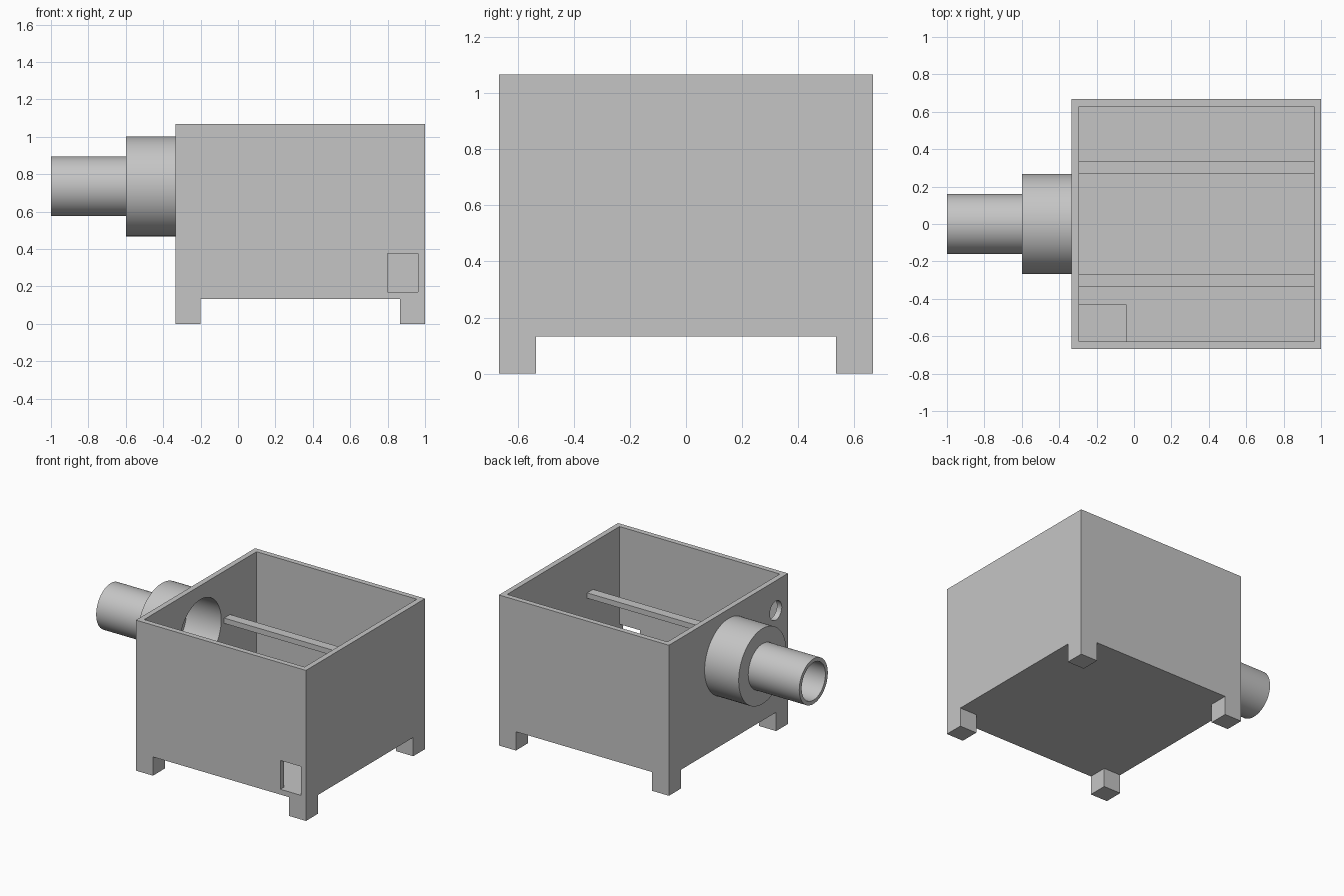
import bpy, bmesh, math
from mathutils import Matrix

cube = bpy.data.objects.get("Cube")
if cube:
    bpy.data.objects.remove(cube, do_unlink=True)

grey = bpy.data.materials.new("plain grey")
grey.use_nodes = True
colour = (0.56, 0.56, 0.56, 1.0)
grey.diffuse_color = colour
grey.node_tree.nodes["Principled BSDF"].inputs["Base Color"].default_value = colour


def finish(name, bm):
    bmesh.ops.recalc_face_normals(bm, faces=bm.faces)
    mesh = bpy.data.meshes.new(name)
    bm.to_mesh(mesh)
    bm.free()
    mesh.materials.append(grey)
    obj = bpy.data.objects.new(name, mesh)
    bpy.context.collection.objects.link(obj)
    return obj


def box(name, x, y, z):
    """Box given as (min, max) along each axis."""
    bm = bmesh.new()
    bmesh.ops.create_cube(bm, size=1)
    for v in bm.verts:
        for i, (lo, hi) in enumerate((x, y, z)):
            v.co[i] = lo if v.co[i] < 0 else hi
    return finish(name, bm)


def rod_along_x(name, radius, x, y, z):
    bm = bmesh.new()
    bmesh.ops.create_cone(bm, cap_ends=True, segments=64, radius1=radius,
                          radius2=radius, depth=x[1] - x[0])
    bm.transform(Matrix.Translation(((x[0] + x[1]) / 2, y, z))
                 @ Matrix.Rotation(math.pi / 2, 4, 'Y'))
    return finish(name, bm)


def activate(obj):
    bpy.ops.object.select_all(action='DESELECT')
    obj.select_set(True)
    bpy.context.view_layer.objects.active = obj


def cut(obj, cutter):
    cutter.hide_render = True
    mod = obj.modifiers.new("cut", 'BOOLEAN')
    mod.operation = 'DIFFERENCE'
    mod.solver = 'EXACT'
    mod.object = cutter
    activate(obj)
    bpy.ops.object.modifier_apply(modifier=mod.name)
    bpy.data.objects.remove(cutter, do_unlink=True)


def smooth(obj):
    activate(obj)
    bpy.ops.object.shade_smooth_by_angle(angle=math.radians(30))


LEFT, RIGHT, SIDE, TOP = -0.333, 1.0, 0.667, 1.067
WALL, LEG, PIPE_Z = 0.038, 0.133, 0.735
FLOOR = LEG + WALL
INNER_X = (LEFT + WALL, RIGHT - WALL)
INNER_Y = SIDE - WALL

# Open-topped housing with four corner legs left by two crossing cuts
housing = box("housing", (LEFT, RIGHT), (-SIDE, SIDE), (0, TOP))
cut(housing, box("cavity", INNER_X, (-INNER_Y, INNER_Y), (FLOOR, 2)))
cut(housing, box("gap_front", (LEFT + LEG, RIGHT - LEG), (-1, 1), (-1, LEG)))
cut(housing, box("gap_side", (-1, 2), (LEG - SIDE, SIDE - LEG), (-1, LEG)))

# Openings: front drain window, pipe mouth and small cable hole
cut(housing, box("window", (0.8, INNER_X[1]), (-1, -0.6), (FLOOR, 0.375)))
cut(housing, rod_along_x("mouth", 0.233, (-0.5, -0.2), 0, PIPE_Z))
cut(housing, rod_along_x("cable_hole", 0.067, (-0.5, -0.2), -0.53, 0.855))
smooth(housing)

# Stepped hollow pipe: a closed (x, radius) profile spun about the x axis
profile = [(-1, 0.16), (-0.6, 0.16), (-0.6, 0.267), (LEFT, 0.267),
           (LEFT, 0.233), (-0.565, 0.233), (-0.565, 0.133), (-1, 0.133)]
bm = bmesh.new()
ring = [bm.verts.new((x, 0, PIPE_Z + r)) for x, r in profile]
edges = [bm.edges.new((a, b)) for a, b in zip(ring, ring[1:] + ring[:1])]
bmesh.ops.spin(bm, geom=ring + edges, cent=(0, 0, PIPE_Z), axis=(1, 0, 0),
               angle=math.tau, steps=64)
bmesh.ops.remove_doubles(bm, verts=bm.verts, dist=0.0001)
smooth(finish("stepped_pipe", bm))

# Two flat rails spanning the inside
for name, y in (("rail_front", -0.3), ("rail_back", 0.3)):
    box(name, INNER_X, (y - 0.033, y + 0.033), (0.697, 0.735))

# Small block in the inner front corner
box("corner_block", (INNER_X[0], -0.04), (-INNER_Y, -0.43), (FLOOR, 0.3))
